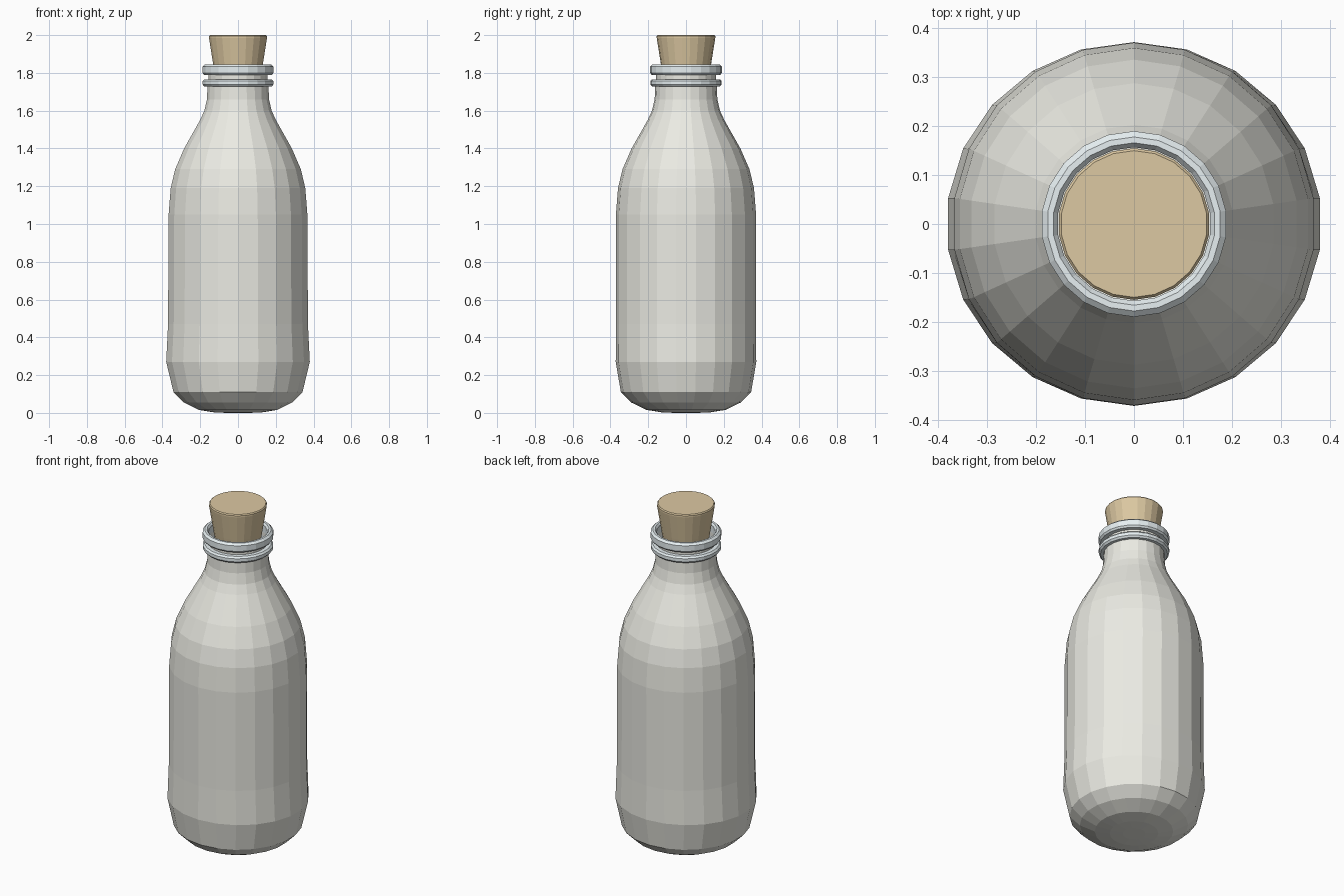
import bpy, bmesh, math

if "Cube" in bpy.data.objects:
    bpy.data.objects.remove(bpy.data.objects["Cube"])

SIDES = 22


def material(name, rgb):
    m = bpy.data.materials.new(name)
    m.diffuse_color = (*rgb, 1)
    m.use_nodes = True
    m.node_tree.nodes["Principled BSDF"].inputs["Base Color"].default_value = m.diffuse_color
    return m


def lathe(name, profile, mat, cap_bottom=False, cap_top=False, closed=False):
    """Spin (radius_x, radius_y, z) points about z with flat faces."""
    bm = bmesh.new()
    rings = []
    for rx, ry, z in profile:
        ring = []
        for i in range(SIDES):
            a = math.pi / 2 + 2 * math.pi * i / SIDES
            ring.append(bm.verts.new((rx * math.cos(a), ry * math.sin(a), z)))
        rings.append(ring)
    pairs = list(zip(rings, rings[1:]))
    if closed:
        pairs.append((rings[-1], rings[0]))
    for lo, hi in pairs:
        for i in range(SIDES):
            j = (i + 1) % SIDES
            bm.faces.new((lo[i], lo[j], hi[j], hi[i]))
    if cap_bottom:
        bm.faces.new(rings[0][::-1])
    if cap_top:
        bm.faces.new(rings[-1])
    if closed:
        bmesh.ops.recalc_face_normals(bm, faces=bm.faces)
    me = bpy.data.meshes.new(name)
    bm.to_mesh(me)
    bm.free()
    me.materials.append(mat)
    ob = bpy.data.objects.new(name, me)
    bpy.context.collection.objects.link(ob)
    return ob


def round_profile(points):
    return [(r, r, z) for r, z in points]


cream = material("cream", (0.83, 0.83, 0.77))
glass = material("pale_glass", (0.80, 0.87, 0.89))
cork = material("cork", (0.72, 0.58, 0.36))

# Bottle body, slightly wider in x near the base
body = round_profile([(0.13, 0.003), (0.21, 0.016), (0.29, 0.055), (0.345, 0.11)])
body += [(0.384, 0.372, 0.27), (0.374, 0.370, 0.47)]
body += round_profile([(0.371, 1.05), (0.360, 1.19), (0.336, 1.29),
                       (0.288, 1.40), (0.237, 1.49), (0.203, 1.55),
                       (0.180, 1.60), (0.166, 1.66), (0.163, 1.73),
                       (0.158, 1.765), (0.158, 1.83)])
body.insert(0, (0.06, 0.06, 0.0))
lathe("bottle_body", body, cream, cap_bottom=True)

# Lower neck ring
lathe("neck_ring", round_profile([(0.158, 1.728), (0.180, 1.728), (0.189, 1.738),
                                  (0.189, 1.756), (0.180, 1.766), (0.158, 1.766)]),
      glass, closed=True)

# Mouth lip
lathe("mouth_lip", round_profile([(0.157, 1.79), (0.182, 1.79), (0.190, 1.80),
                                  (0.190, 1.833), (0.178, 1.844), (0.166, 1.844),
                                  (0.157, 1.832)]),
      glass, closed=True)

# Tapered stopper
lathe("stopper", round_profile([(0.108, 1.70), (0.132, 1.84), (0.155, 1.985),
                                (0.155, 1.994), (0.150, 2.0)]),
      cork, cap_bottom=True, cap_top=True)
